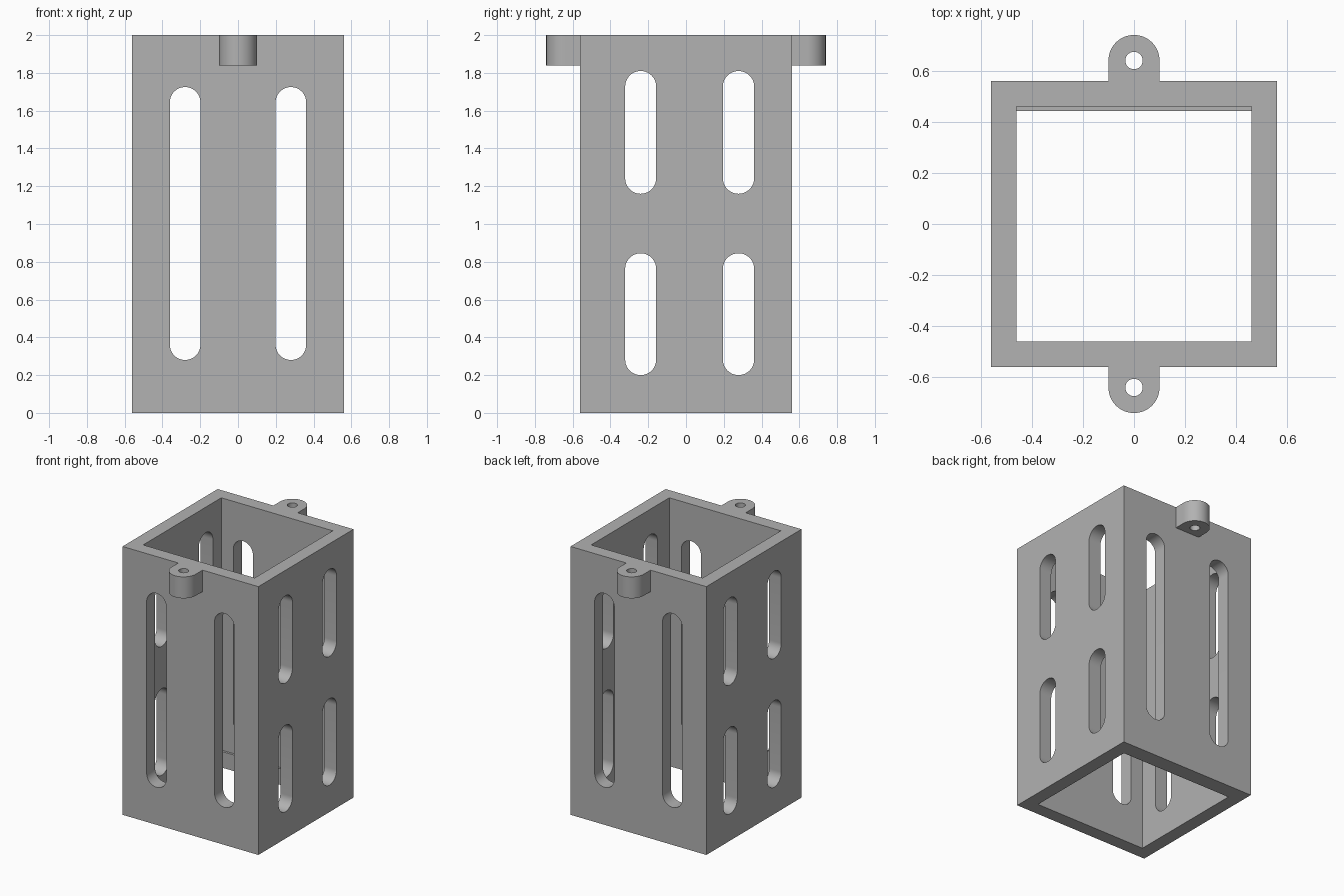
import bpy
import bmesh
from math import cos, sin, pi
from mathutils import Matrix, Vector

if "Cube" in bpy.data.objects:
    bpy.data.objects.remove(bpy.data.objects["Cube"], do_unlink=True)

HALF = 0.56       # outer half width of the sleeve
INNER = 0.46      # inner half width
HEIGHT = 2.0
LUG_Y, LUG_R, LUG_Z = 0.64, 0.1, 1.84

grey = bpy.data.materials.new("plain grey")
grey.use_nodes = True
colour = (0.445, 0.445, 0.445, 1)
grey.diffuse_color = colour
grey.node_tree.nodes["Principled BSDF"].inputs["Base Color"].default_value = colour


def prism(name, outline, low, high, turn=Matrix()):
    """Extrude a flat outline from low to high along z, then turn it."""
    bm = bmesh.new()
    face = bm.faces.new([bm.verts.new((x, y, low)) for x, y in outline])
    top = bmesh.ops.extrude_face_region(bm, geom=[face])["geom"]
    verts = [v for v in top if isinstance(v, bmesh.types.BMVert)]
    bmesh.ops.translate(bm, verts=verts, vec=Vector((0, 0, high - low)))
    bmesh.ops.recalc_face_normals(bm, faces=bm.faces)
    bm.transform(turn)
    mesh = bpy.data.meshes.new(name)
    bm.to_mesh(mesh)
    bm.free()
    mesh.materials.append(grey)
    obj = bpy.data.objects.new(name, mesh)
    bpy.context.collection.objects.link(obj)
    return obj


def rectangle(x0, x1, y0, y1):
    return [(x0, y0), (x1, y0), (x1, y1), (x0, y1)]


def arc(cx, cy, r, start, steps, sweep=pi):
    return [(cx + r * cos(start + sweep * i / steps),
             cy + r * sin(start + sweep * i / steps)) for i in range(steps + 1)]


def slot(x, r, z0, z1):
    """Round-ended upright slot outline."""
    return arc(x, z1 - r, r, 0, 24) + arc(x, z0 + r, r, pi, 24)


def combine(target, tool, operation):
    mod = target.modifiers.new(operation.lower(), "BOOLEAN")
    mod.operation, mod.solver, mod.object = operation, "EXACT", tool
    bpy.context.view_layer.objects.active = target
    bpy.ops.object.modifier_apply(modifier=mod.name)
    bpy.data.objects.remove(tool, do_unlink=True)


# Square sleeve, with a shallow step left at the foot of the back wall
sleeve = prism("slotted_sleeve", rectangle(-HALF, HALF, -HALF, HALF), 0, HEIGHT)
combine(sleeve, prism("bore", rectangle(-INNER, INNER, -INNER, 0.443), -1, 3), "DIFFERENCE")
combine(sleeve, prism("upper_bore", rectangle(-INNER, INNER, 0, INNER), 0.12, 3), "DIFFERENCE")

# Long slots through front and back
facing_y = Matrix.Rotation(pi / 2, 4, "X")
for x in (-0.28, 0.28):
    combine(sleeve, prism("long_slot", slot(x, 0.081, 0.28, 1.725), -1, 1, facing_y), "DIFFERENCE")

# Short slots through both sides, in two rows
facing_x = Matrix.Rotation(pi / 2, 4, "Z") @ facing_y
for y, r in ((-0.24, 0.082), (0.278, 0.083)):
    for z0, z1 in ((0.2, 0.845), (1.16, 1.81)):
        combine(sleeve, prism("short_slot", slot(y, r, z0, z1), -1, 1, facing_x), "DIFFERENCE")

# Drilled mounting lugs at the top of front and back
for side in (-1, 1):
    turn = Matrix.Rotation(0 if side > 0 else pi, 4, "Z")
    outline = arc(0, LUG_Y, LUG_R, 0, 32) + [(-LUG_R, 0.5), (LUG_R, 0.5)]
    lug = prism("lug", outline, LUG_Z, HEIGHT, turn)
    hole = prism("lug_hole", arc(0, LUG_Y, 0.034, 0, 32, 2 * pi)[:-1], 1, 3, turn)
    combine(lug, hole, "DIFFERENCE")
    combine(sleeve, lug, "UNION")

bpy.ops.object.select_all(action="DESELECT")
sleeve.select_set(True)
bpy.context.view_layer.objects.active = sleeve
bpy.ops.object.shade_smooth_by_angle(angle=pi / 6)
